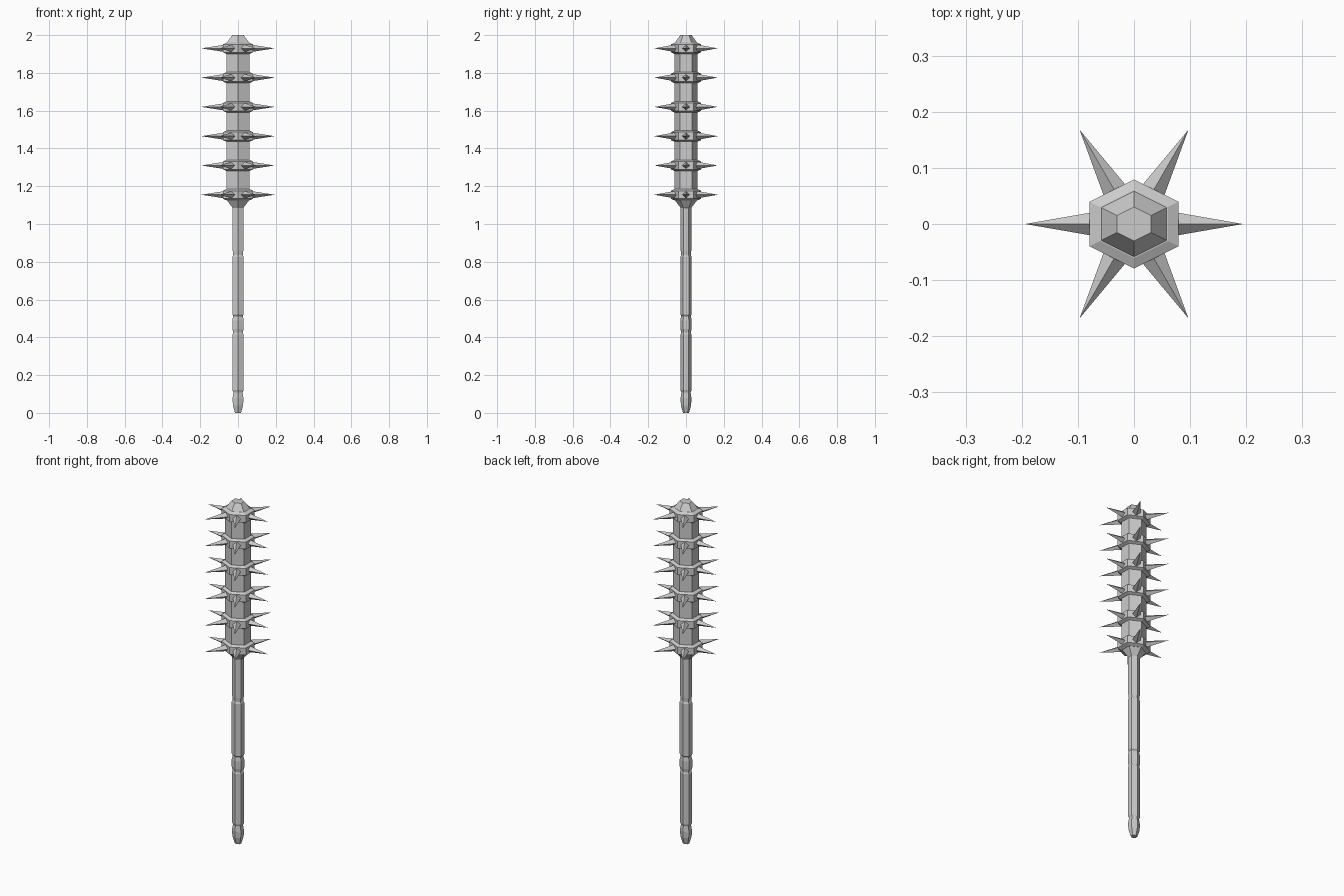
import bpy
import bmesh
import math
from mathutils import Matrix

cube = bpy.data.objects.get("Cube")
if cube:
    bpy.data.objects.remove(cube, do_unlink=True)

metal = bpy.data.materials.new("grey metal")
metal.use_nodes = True
grey = (0.6, 0.6, 0.6, 1)
metal.diffuse_color = grey
metal.node_tree.nodes["Principled BSDF"].inputs["Base Color"].default_value = grey

STRETCH = 2 / math.sqrt(3)  # widens the hexagon so it is as wide as it is deep


def finish(name, bm):
    bmesh.ops.recalc_face_normals(bm, faces=bm.faces)
    mesh = bpy.data.meshes.new(name)
    bm.to_mesh(mesh)
    bm.free()
    mesh.materials.append(metal)
    obj = bpy.data.objects.new(name, mesh)
    bpy.context.collection.objects.link(obj)
    return obj


def hex_lathe(name, profile):
    """Closed hexagonal solid from (radius, height) pairs."""
    bm = bmesh.new()
    rings = []
    for r, z in profile:
        angles = [math.radians(30 + 60 * i) for i in range(6)]
        rings.append([bm.verts.new((r * math.cos(a) * STRETCH, r * math.sin(a), z))
                      for a in angles])
    for low, high in zip(rings, rings[1:]):
        for i in range(6):
            j = (i + 1) % 6
            bm.faces.new((low[i], low[j], high[j], high[i]))
    bm.faces.new(rings[0][::-1])
    bm.faces.new(rings[-1])
    return finish(name, bm)


def spike(name, angle, z):
    """Four-sided spike pointing outwards from the axis."""
    bm = bmesh.new()
    inner, tip = 0.05, 0.194
    bmesh.ops.create_cone(bm, cap_ends=True, segments=4, radius1=0.025,
                          radius2=0, depth=tip - inner)
    place = (Matrix.Translation((0, 0, z)) @ Matrix.Rotation(angle, 4, "Z")
             @ Matrix.Translation(((inner + tip) / 2, 0, 0))
             @ Matrix.Diagonal((1, 1, 0.9, 1)) @ Matrix.Rotation(math.pi / 2, 4, "Y"))
    bm.transform(place)
    # Merge the collapsed tip
    bmesh.ops.remove_doubles(bm, verts=bm.verts, dist=0.0001)
    return finish(name, bm)


# Handle, from the tapered pommel up to the neck
hex_lathe("pommel", [(0.016, 0), (0.027, 0.04), (0.029, 0.075), (0.024, 0.11)])
hex_lathe("lower_grip", [(0.024, 0.108), (0.029, 0.12), (0.029, 0.415), (0.025, 0.425)])
hex_lathe("grip_knob", [(0.025, 0.423), (0.03, 0.445), (0.03, 0.49), (0.025, 0.515)])
hex_lathe("upper_grip", [(0.025, 0.513), (0.03, 0.522), (0.03, 0.825), (0.025, 0.837)])
hex_lathe("neck", [(0.025, 0.835), (0.028, 0.86), (0.028, 1.09)])

# Head with a flared base and a tapered cap
hex_lathe("head", [(0.028, 1.085), (0.0616, 1.13), (0.0616, 1.955), (0.0305, 2.0)])

# Six spiked bands
for level in range(6):
    z = 1.155 + 0.155 * level
    hex_lathe(f"band_{level + 1}", [(0.0605, z - 0.03), (0.0795, z - 0.021),
                                    (0.0795, z + 0.021), (0.0605, z + 0.03)])
    for i in range(6):
        spike(f"spike_{level + 1}_{i + 1}", math.radians(60 * i), z)
